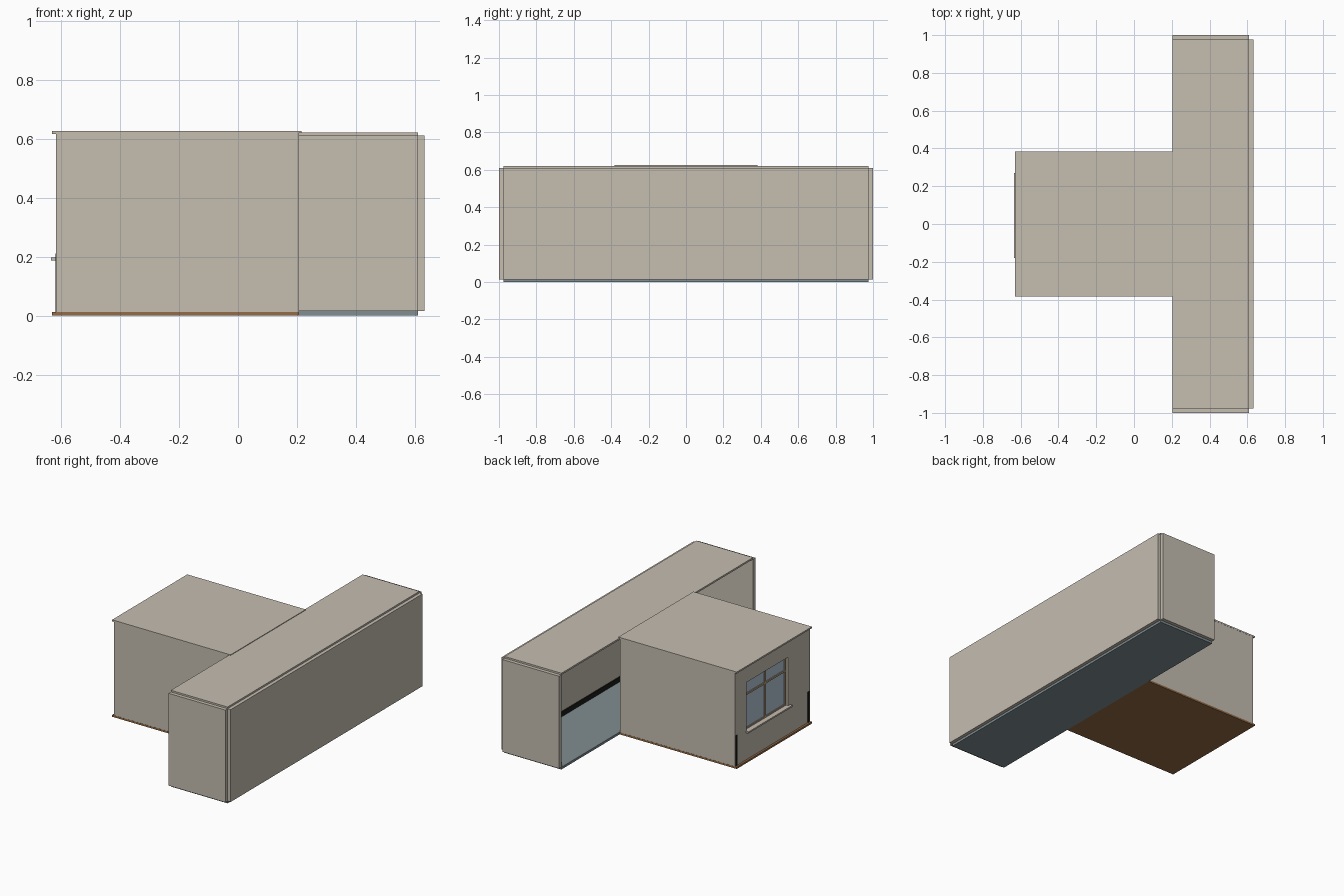
import bpy

cube = bpy.data.objects.get("Cube")
if cube:
    bpy.data.objects.remove(cube, do_unlink=True)


def make_material(name, hex_code):
    channels = [int(hex_code[i:i + 2], 16) / 255 for i in (0, 2, 4)]
    linear = [c / 12.92 if c < 0.04 else ((c + 0.055) / 1.055) ** 2.4 for c in channels]
    mat = bpy.data.materials.new(name)
    mat.use_nodes = True
    mat.diffuse_color = (*linear, 1)
    bsdf = mat.node_tree.nodes["Principled BSDF"]
    bsdf.inputs["Base Color"].default_value = (*linear, 1)
    bsdf.inputs["Roughness"].default_value = 0.8
    return mat


plaster = make_material("warm_grey_plaster", "C5BDB0")
tile = make_material("blue_grey_tile", "808E92")
wood = make_material("brown_wood", "956B45")
black = make_material("black_skirting", "1A1A18")
glass = make_material("pale_blue_glass", "B3C5D2")
trim = make_material("tan_window_trim", "B5A084")


def box(name, xs, ys, zs, mat):
    """Box spanning the given (low, high) ranges."""
    spans = (xs, ys, zs)
    bpy.ops.mesh.primitive_cube_add(size=1, location=[(a + b) / 2 for a, b in spans])
    obj = bpy.context.object
    obj.name = name
    obj.scale = [b - a for a, b in spans]
    bpy.ops.object.transform_apply(location=False, rotation=False, scale=True)
    obj.data.materials.append(mat)
    return obj


# Long hall: open along its inner side
HALL_X = (0.205, 0.61)
HALL_Y = (-0.977, 0.977)
box("hall_floor", HALL_X, HALL_Y, (0, 0.015), tile)
box("hall_ceiling", HALL_X, HALL_Y, (0.61, 0.621), plaster)
box("hall_long_wall", (0.61, 0.632), HALL_Y, (0.015, 0.61), plaster)
box("hall_long_skirting", (0.603, 0.61), HALL_Y, (0.015, 0.045), black)

# Side room joined to the hall
ROOM_X = (-0.63, 0.205)
ROOM_Y = (-0.383, 0.383)
box("room_floor", ROOM_X, ROOM_Y, (0, 0.012), wood)
box("room_ceiling", (-0.63, 0.215), ROOM_Y, (0.615, 0.625), plaster)

# Mirrored end walls, side walls and skirtings
for side, s in (("right", -1), ("left", 1)):
    def across(a, b):
        return tuple(sorted((s * a, s * b)))

    box(f"hall_end_wall_{side}", HALL_X, across(0.977, 1), (0.015, 0.61), plaster)
    box(f"hall_end_skirting_{side}", HALL_X, across(0.97, 0.977), (0.015, 0.045), black)
    box(f"room_side_wall_{side}", (-0.617, 0.205), across(0.361, 0.382), (0.012, 0.615), plaster)
    box(f"room_skirting_{side}", (-0.619, 0.205), across(0.358, 0.376), (0.012, 0.21), black)

# Room end wall built around the window opening
WALL_X = (-0.617, -0.587)
WIN_Y = (-0.16, 0.265)
WIN_Z = (0.195, 0.51)
INNER_Y = (-0.361, 0.361)
box("end_wall_below_window", WALL_X, INNER_Y, (0.012, WIN_Z[0]), plaster)
box("end_wall_above_window", WALL_X, INNER_Y, (WIN_Z[1], 0.615), plaster)
box("end_wall_right_pier", WALL_X, (INNER_Y[0], WIN_Y[0]), WIN_Z, plaster)
box("end_wall_left_pier", WALL_X, (WIN_Y[1], INNER_Y[1]), WIN_Z, plaster)

# Window: pane, frame, glazing bars and sill
T = 0.012
FRAME_X = (-0.602, -0.589)
mid_y = sum(WIN_Y) / 2
bar_z = 0.415
box("window_pane", (-0.597, -0.592), WIN_Y, WIN_Z, glass)
for name, y in (("right", WIN_Y[0]), ("middle", mid_y - T / 2), ("left", WIN_Y[1] - T)):
    box(f"window_upright_{name}", FRAME_X, (y, y + T), WIN_Z, trim)
for name, z in (("bottom", WIN_Z[0]), ("middle", bar_z), ("top", WIN_Z[1] - T)):
    box(f"window_rail_{name}", FRAME_X, WIN_Y, (z, z + T), trim)
box("window_sill", (-0.634, -0.6), (-0.18, 0.27), (0.187, 0.197), plaster)
